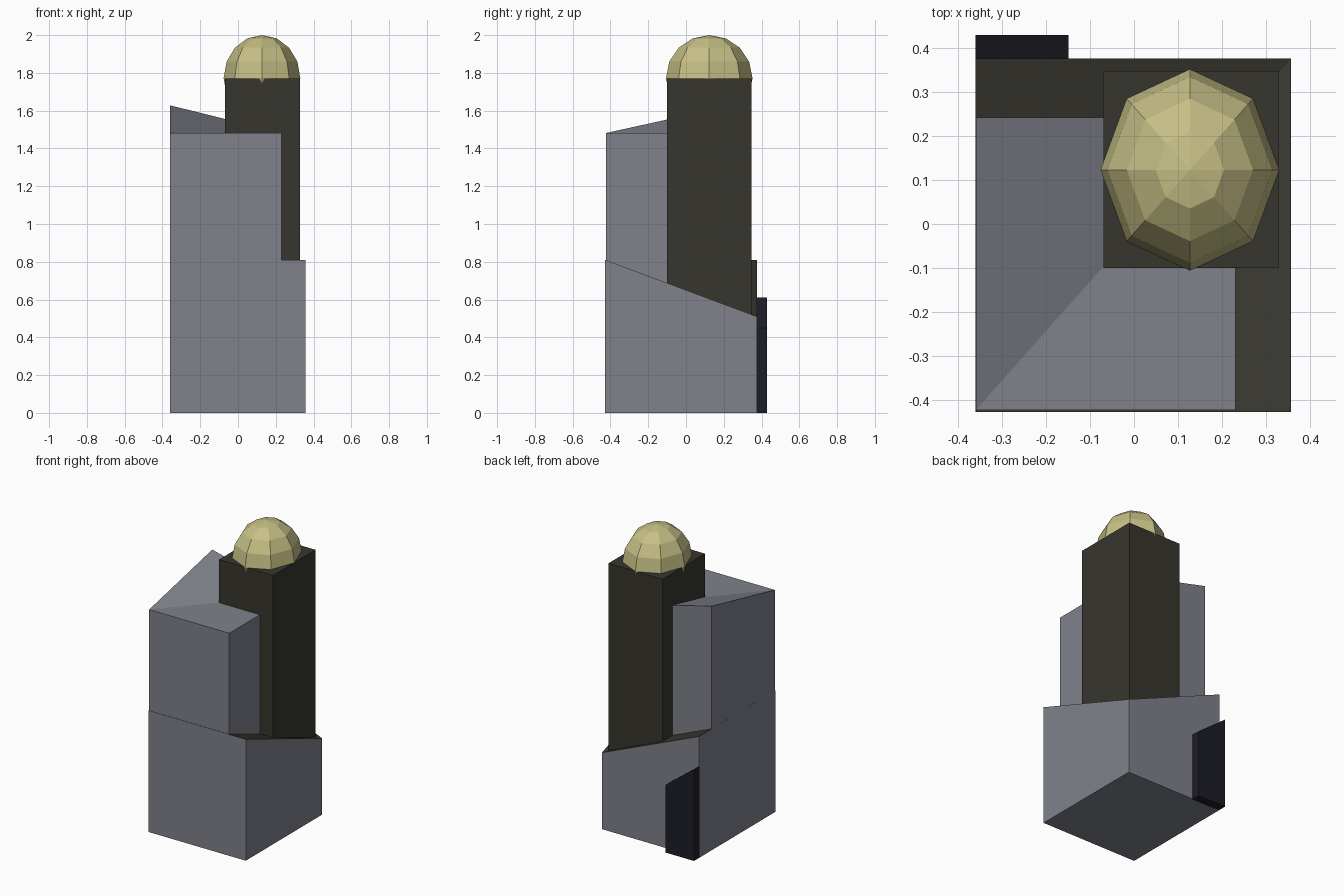
import bpy, bmesh

if "Cube" in bpy.data.objects:
    bpy.data.objects.remove(bpy.data.objects["Cube"])


def material(name, rgb):
    m = bpy.data.materials.new(name)
    m.diffuse_color = (*rgb, 1.0)
    m.use_nodes = True
    m.node_tree.nodes["Principled BSDF"].inputs["Base Color"].default_value = m.diffuse_color
    return m


GREY = material("grey_stone", (0.215, 0.222, 0.258))
DARK = material("dark_olive_stone", (0.038, 0.036, 0.027))
NAVY = material("door_navy", (0.012, 0.012, 0.021))
GOLD = material("pale_gold", (0.56, 0.52, 0.235))


def finish(bm, name, mats):
    bmesh.ops.recalc_face_normals(bm, faces=bm.faces)
    me = bpy.data.meshes.new(name)
    bm.to_mesh(me)
    bm.free()
    for m in mats:
        me.materials.append(m)
    ob = bpy.data.objects.new(name, me)
    bpy.context.collection.objects.link(ob)
    return ob


def block(name, xs, ys, z0, tops, body, top=None):
    """Box whose four top corners have own heights: front-left,
    front-right, back-right, back-left. The top folds from front-left
    to back-right."""
    bm = bmesh.new()
    plan = [(xs[0], ys[0]), (xs[1], ys[0]), (xs[1], ys[1]), (xs[0], ys[1])]
    lo = [bm.verts.new((x, y, z0)) for x, y in plan]
    hi = [bm.verts.new((x, y, z)) for (x, y), z in zip(plan, tops)]
    bm.faces.new(lo[::-1])
    for i in range(4):
        j = (i + 1) % 4
        bm.faces.new((lo[i], lo[j], hi[j], hi[i]))
    for tri in ((0, 1, 2), (0, 2, 3)):
        f = bm.faces.new([hi[i] for i in tri])
        f.material_index = 1 if top else 0
    return finish(bm, name, [body, top] if top else [body])


# Lower storey, with its back right top corner pulled down
block("lower_block", (-0.36, 0.357), (-0.428, 0.376), 0,
      (0.81, 0.81, 0.51, 0.81), GREY, DARK)

# Upper storey, with its back left top corner raised
block("upper_block", (-0.3595, 0.231), (-0.423, 0.242), 0.5,
      (1.482, 1.482, 1.482, 1.628), GREY)

# Tower, sunk into the lower storey
block("tower", (-0.069, 0.329), (-0.1, 0.348), 0.4, (1.77,) * 4, DARK)

# Sloped entrance block on the back
block("back_door", (-0.36, -0.149), (0.37, 0.43), 0,
      (0.61, 0.45, 0.45, 0.61), NAVY)

# Faceted dome
bm = bmesh.new()
bmesh.ops.create_uvsphere(bm, u_segments=8, v_segments=8, radius=1)
dome = finish(bm, "dome", [GOLD])
dome.scale = (0.203, 0.229, 0.228)
dome.location = (0.127, 0.123, 1.772)
